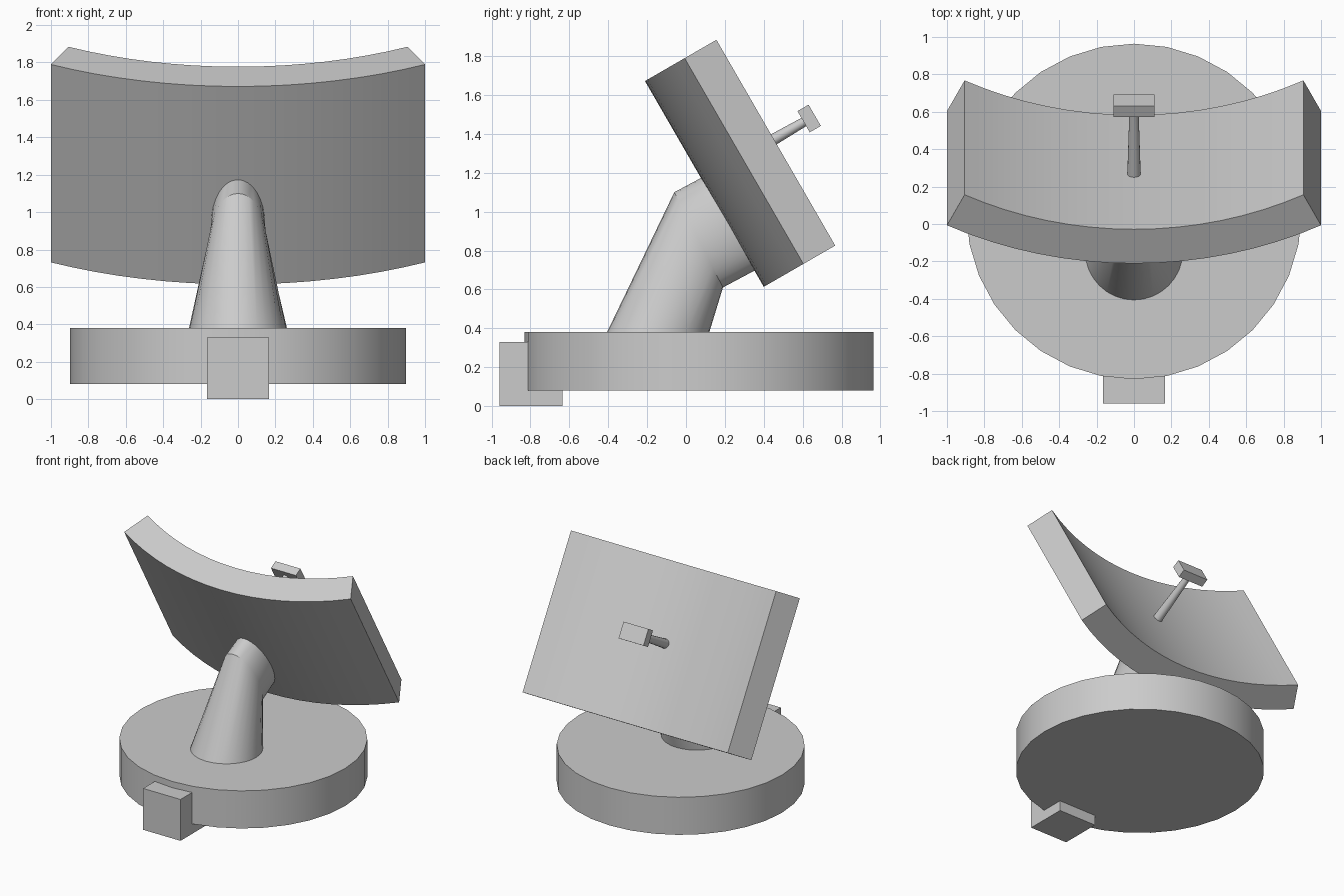
import bpy, bmesh
from math import sin, cos, radians, pi
from mathutils import Vector, Matrix

if "Cube" in bpy.data.objects:
    bpy.data.objects.remove(bpy.data.objects["Cube"])

# Dish frame: x = width, y = depth along the dish axis, z = up the dish face
TILT = radians(30)
V = Vector((0, 0.5, -0.866))
CENTRE = Vector((0, -0.21, 1.67)) + V * 0.609
FRAME = Matrix.Translation(CENTRE) @ Matrix.Rotation(TILT, 4, 'X')


def loft(name, rings, matrix=Matrix.Identity(4), smooth=True):
    """Skin a list of equal-length closed rings and cap both ends."""
    bm = bmesh.new()
    rows = [[bm.verts.new(matrix @ Vector(p)) for p in ring] for ring in rings]
    n = len(rows[0])
    for a, b in zip(rows, rows[1:]):
        for i in range(n):
            j = (i + 1) % n
            bm.faces.new((a[i], a[j], b[j], b[i]))
    bm.faces.new(rows[0][::-1])
    bm.faces.new(rows[-1])
    bmesh.ops.recalc_face_normals(bm, faces=bm.faces)
    mesh = bpy.data.meshes.new(name)
    bm.to_mesh(mesh)
    bm.free()
    ob = bpy.data.objects.new(name, mesh)
    bpy.context.collection.objects.link(ob)
    if smooth:
        bpy.ops.object.select_all(action='DESELECT')
        ob.select_set(True)
        bpy.context.view_layer.objects.active = ob
        bpy.ops.object.shade_smooth_by_angle(angle=radians(30))
    return ob


def ellipse(centre, a, b, n=32):
    """Ring spanned by half-axis vectors a and b."""
    c, a, b = Vector(centre), Vector(a), Vector(b)
    return [c + a * cos(2 * pi * i / n) + b * sin(2 * pi * i / n) for i in range(n)]


def box(name, centre, size, matrix=Matrix.Identity(4)):
    x, y, z = (s / 2 for s in size)
    c = Vector(centre)
    rings = [[c + Vector(p) for p in ((-x, -y, h), (x, -y, h), (x, y, h), (-x, y, h))]
             for h in (-z, z)]
    return loft(name, rings, matrix, smooth=False)


# Round base with a block at its front edge
loft("base_disc", [ellipse((0, 0.067, z), (0.897, 0, 0), (0, 0.897, 0)) for z in (0.08, 0.38)])
box("front_block", (0, -0.798, 0.165), (0.33, 0.325, 0.33))

# Bent neck: leaning cone, then a short stub into the back of the dish
up = Vector((0, -0.125, 0.245))
bend = Vector((0, 0.065, 0.855))
axis = Vector((0, 0.88, 0.47))
loft("neck", [
    ellipse((0, -0.147, 0.37), (0.264, 0, 0), (0, 0.264, 0)),
    ellipse(bend, (0.15, 0, 0), -up),
    ellipse(bend + axis * 0.27, (0.14, 0, 0), -up),
])

# Curved dish panel: an arc section extruded up the dish face
R_OUT, R_IN, HALF, SEGS = 2.241, 2.03, radians(26.5), 16


def arc(r, z):
    angles = [HALF * (2 * i / SEGS - 1) for i in range(SEGS + 1)]
    return [(r * sin(a), R_OUT - r * cos(a), z) for a in angles]


loft("dish", [arc(R_OUT, z) + arc(R_IN, z)[::-1] for z in (-0.611, 0.611)], FRAME)

# Receiver rod and block on the dish axis
loft("receiver_rod", [ellipse((0, y, 0.02), (r, 0, 0), (0, 0, r), 16)
                      for y, r in ((0.17, 0.037), (0.62, 0.024))], FRAME)
box("receiver_block", (0, 0.635, 0.022), (0.22, 0.066, 0.126), FRAME)
